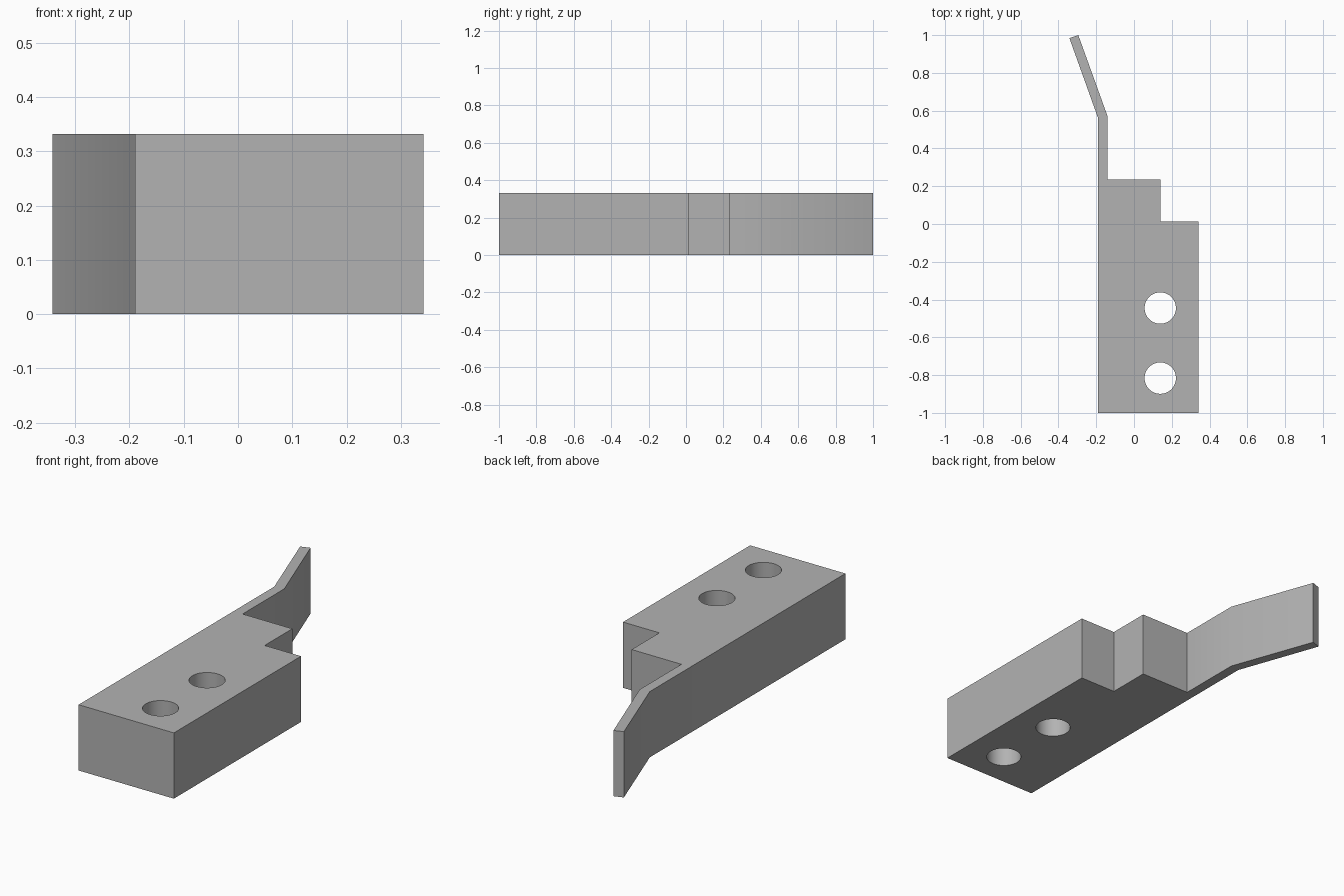
import bpy
import bmesh
import math

HEIGHT = 0.332

cube = bpy.data.objects.get("Cube")
if cube:
    bpy.data.objects.remove(cube, do_unlink=True)

# Plain grey finish
grey = bpy.data.materials.new("plain grey")
grey.use_nodes = True
colour = (0.45, 0.45, 0.45, 1)
grey.diffuse_color = colour
grey.node_tree.nodes["Principled BSDF"].inputs["Base Color"].default_value = colour


def extrude_profile(name, points, z0, z1):
    """Raise a closed outline in the ground plane into a solid."""
    bm = bmesh.new()
    face = bm.faces.new([bm.verts.new((x, y, z0)) for x, y in points])
    result = bmesh.ops.extrude_face_region(bm, geom=[face])
    top = [v for v in result["geom"] if isinstance(v, bmesh.types.BMVert)]
    bmesh.ops.translate(bm, verts=top, vec=(0, 0, z1 - z0))
    bmesh.ops.recalc_face_normals(bm, faces=bm.faces)
    mesh = bpy.data.meshes.new(name)
    bm.to_mesh(mesh)
    bm.free()
    mesh.materials.append(grey)
    obj = bpy.data.objects.new(name, mesh)
    bpy.context.collection.objects.link(obj)
    return obj


def circle(cx, cy, radius, sides=64):
    angles = [math.tau * i / sides for i in range(sides)]
    return [(cx + radius * math.cos(a), cy + radius * math.sin(a)) for a in angles]


# Stepped block that narrows into a thin, bent tail
outline = [
    (-0.19, -1), (0.342, -1), (0.342, 0.014), (0.139, 0.014), (0.139, 0.235),
    (-0.139, 0.235), (-0.139, 0.568), (-0.295, 1), (-0.342, 0.984), (-0.19, 0.56),
]
bracket = extrude_profile("stepped_bracket", outline, 0, HEIGHT)
bpy.context.view_layer.objects.active = bracket

# Two vertical bolt holes
for y in (-0.445, -0.816):
    cutter = extrude_profile("hole_cutter", circle(0.139, y, 0.083), -0.1, HEIGHT + 0.1)
    cutter.hide_render = True
    cut = bracket.modifiers.new("bolt_hole", "BOOLEAN")
    cut.operation = "DIFFERENCE"
    cut.solver = "EXACT"
    cut.object = cutter
    bpy.ops.object.modifier_apply(modifier=cut.name)
    bpy.data.objects.remove(cutter, do_unlink=True)

# Smooth hole walls and tail bend, crisp corners elsewhere
bpy.ops.object.select_all(action="DESELECT")
bracket.select_set(True)
bpy.ops.object.shade_smooth_by_angle(angle=math.radians(30))
